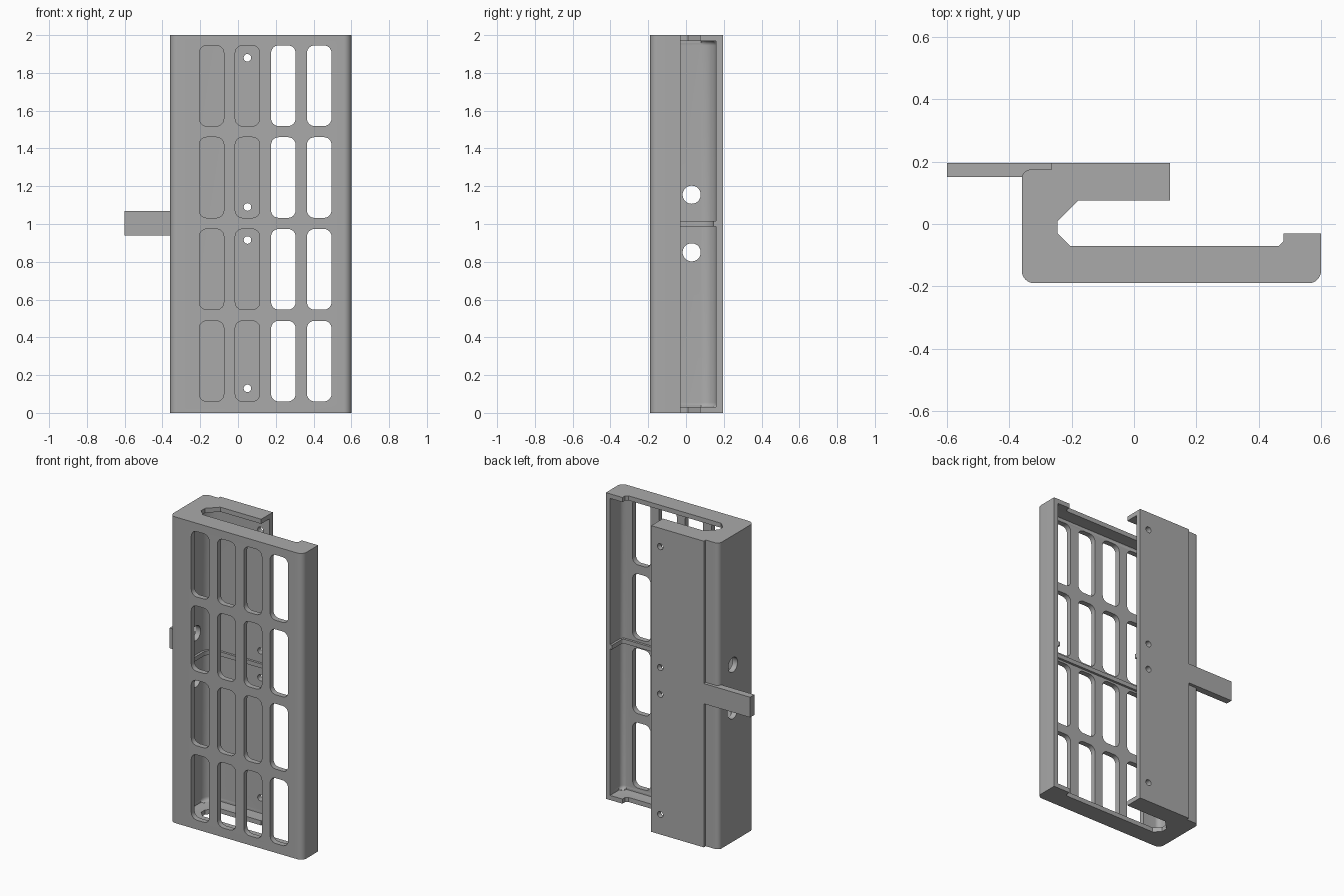
import bpy, bmesh, math
from mathutils import Vector

if "Cube" in bpy.data.objects:
    bpy.data.objects.remove(bpy.data.objects["Cube"])

grey = bpy.data.materials.new("plain grey")
grey.diffuse_color = (0.40, 0.40, 0.40, 1)
grey.use_nodes = True
grey.node_tree.nodes["Principled BSDF"].inputs["Base Color"].default_value = grey.diffuse_color


def rounded(points, steps=8):
    """Turn (x, y[, radius]) corners into an outline with arc fillets."""
    out, n = [], len(points)
    for i, p in enumerate(points):
        c = Vector(p[:2])
        r = p[2] if len(p) > 2 else 0
        if not r:
            out.append(c)
            continue
        a = (Vector(points[i - 1][:2]) - c).normalized()
        b = (Vector(points[(i + 1) % n][:2]) - c).normalized()
        half = a.angle(b) / 2
        centre = c + (a + b).normalized() * (r / math.sin(half))
        start = c + a * (r / math.tan(half)) - centre
        end = c + b * (r / math.tan(half)) - centre
        sweep = start.angle_signed(end)
        for k in range(steps + 1):
            t = -sweep * k / steps
            out.append(centre + Vector((start.x * math.cos(t) - start.y * math.sin(t),
                                        start.x * math.sin(t) + start.y * math.cos(t))))
    return out


def add_prism(bm, outline, low, high, axis="z"):
    """Extrude an outline along z, y (outline in x, z) or x (outline in y, z)."""
    place = {"z": lambda p, d: (p.x, p.y, d),
             "y": lambda p, d: (p.x, d, p.y),
             "x": lambda p, d: (d, p.x, p.y)}[axis]
    a = [bm.verts.new(place(p, low)) for p in outline]
    b = [bm.verts.new(place(p, high)) for p in outline]
    n = len(a)
    caps = [bm.faces.new(a[::-1]), bm.faces.new(b)]
    for i in range(n):
        j = (i + 1) % n
        bm.faces.new((a[i], a[j], b[j], b[i]))
    return caps


def finish(bm, name):
    bmesh.ops.recalc_face_normals(bm, faces=bm.faces)
    mesh = bpy.data.meshes.new(name)
    bm.to_mesh(mesh)
    bm.free()
    mesh.materials.append(grey)
    ob = bpy.data.objects.new(name, mesh)
    bpy.context.collection.objects.link(ob)
    return ob


def activate(ob):
    bpy.ops.object.select_all(action="DESELECT")
    ob.select_set(True)
    bpy.context.view_layer.objects.active = ob


def cut(target, cutter):
    mod = target.modifiers.new("cut", "BOOLEAN")
    mod.operation, mod.solver, mod.object = "DIFFERENCE", "EXACT", cutter
    activate(target)
    bpy.ops.object.modifier_apply(modifier=mod.name)
    bpy.data.objects.remove(cutter, do_unlink=True)


def circle(x, y, r, n=24):
    return [Vector((x + r * math.cos(2 * math.pi * k / n),
                    y + r * math.sin(2 * math.pi * k / n))) for k in range(n)]


# Housing: hooked outline extruded to full height
bm = bmesh.new()
add_prism(bm, rounded([
    (-0.36, -0.19, 0.04), (0.60, -0.19, 0.04), (0.60, -0.03), (0.48, -0.03),
    (0.48, -0.055), (0.465, -0.07), (-0.205, -0.07), (-0.245, -0.03),
    (-0.245, 0.01), (-0.18, 0.075), (0.115, 0.075), (0.115, 0.195),
    (-0.265, 0.195), (-0.265, 0.175), (-0.36, 0.175, 0.03)]), 0, 2)
housing = finish(bm, "housing")

# Hollow between the end caps, with rounded ends
bm = bmesh.new()
caps = add_prism(bm, rounded([
    (-0.325, -0.155, 0.03), (0.57, -0.155, 0.03),
    (0.57, 0.16, 0.03), (-0.325, 0.16, 0.08)]), 0.03, 1.97)
rim = {e for f in caps for e in f.edges}
bmesh.ops.bevel(bm, geom=list(rim), offset=0.025, segments=5, profile=0.5, affect="EDGES")
cut(housing, finish(bm, "hollow_cutter"))

# Front windows, back screw holes and side holes
bm = bmesh.new()
for col in range(4):
    for row in range(4):
        x, z = -0.14 + 0.19 * col, 0.274 + 0.486 * row
        w, h, r = 0.065, 0.2135, 0.04
        add_prism(bm, rounded([(x - w, z - h, r), (x + w, z - h, r),
                               (x + w, z + h, r), (x - w, z + h, r)], 6), -0.3, -0.1, "y")
for z in (0.13, 0.915, 1.09, 1.88):
    add_prism(bm, circle(0.05, z, 0.02), 0.1, 0.3, "y")
for z in (0.85, 1.155):
    add_prism(bm, circle(0.03, z, 0.048, 32), -0.5, -0.24, "x")
cut(housing, finish(bm, "opening_cutter"))

# Thin middle rib following the inside wall
bm = bmesh.new()
add_prism(bm, rounded([
    (0.115, 0.165), (-0.33, 0.165, 0.08), (-0.33, -0.16, 0.03), (0.575, -0.16, 0.03),
    (0.575, -0.03), (0.555, -0.03), (0.555, -0.14, 0.015), (-0.31, -0.14, 0.015),
    (-0.31, 0.145, 0.065), (0.115, 0.145)]), 0.987, 1.015)
rib = finish(bm, "middle_rib")

# Side tab seated in the back step
bm = bmesh.new()
add_prism(bm, rounded([
    (-0.60, 0.15), (-0.345, 0.15), (-0.325, 0.17), (-0.265, 0.17),
    (-0.265, 0.195), (-0.60, 0.195)]), 0.938, 1.07)
tab = finish(bm, "side_tab")

for ob in (housing, rib, tab):
    activate(ob)
    bpy.ops.object.shade_smooth_by_angle(angle=math.radians(30))
